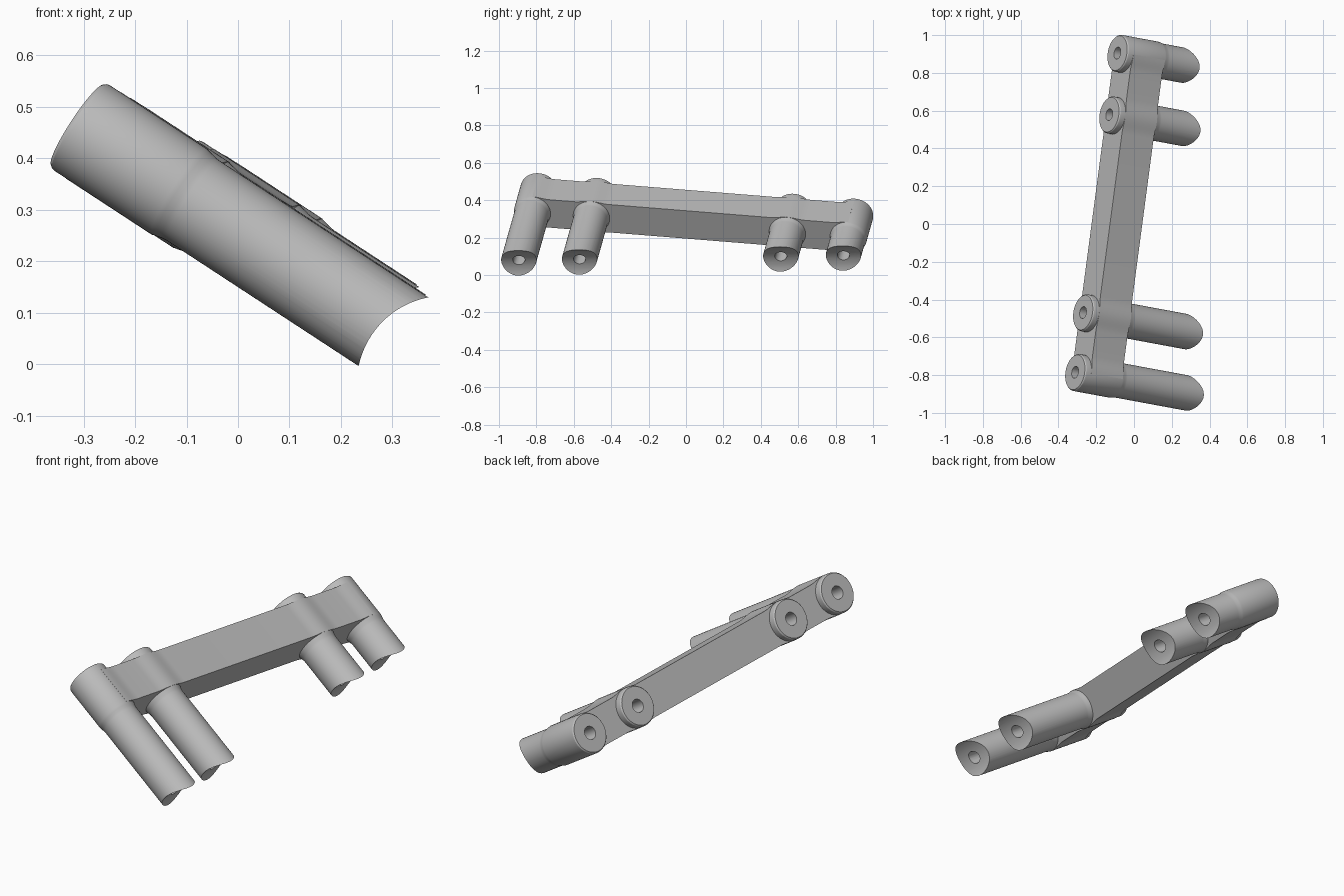
import bpy, bmesh, math
from mathutils import Vector, Matrix

if "Cube" in bpy.data.objects:
    bpy.data.objects.remove(bpy.data.objects["Cube"])

grey = bpy.data.materials.new("plain_grey")
grey.use_nodes = True
grey.diffuse_color = (0.5, 0.5, 0.5, 1)
grey.node_tree.nodes["Principled BSDF"].inputs["Base Color"].default_value = (0.5, 0.5, 0.5, 1)

# Tilted frame: local x runs down the legs, y along the bar, z across it
leg_dir = Vector((0.827, -0.153, -0.541)).normalized()
across = leg_dir.cross(Vector((0.13, 0.988, -0.079))).normalized()
bar_dir = across.cross(leg_dir)
frame = Matrix((leg_dir, bar_dir, across)).transposed().to_4x4()
frame.translation = (-0.312, -0.785, 0.465)

# Position along the bar and axial length of every leg
LEGS = [(0.0, 0.697), (0.32, 0.668), (1.38, 0.464), (1.71, 0.416)]
BAR_HALF, COLLAR, LEG = 0.089, 0.099, 0.093


def make(name, bm, matrix):
    bmesh.ops.recalc_face_normals(bm, faces=bm.faces)
    bm.transform(matrix)
    mesh = bpy.data.meshes.new(name)
    bm.to_mesh(mesh)
    bm.free()
    mesh.materials.append(grey)
    obj = bpy.data.objects.new(name, mesh)
    bpy.context.collection.objects.link(obj)
    return obj


def lathe(name, profile, y, segments=56):
    """Closed solid turned about the local x direction."""
    bm = bmesh.new()
    rings = []
    for x, r in profile:
        angles = [2 * math.pi * i / segments for i in range(segments)]
        rings.append([bm.verts.new((x, y + r * math.cos(a), r * math.sin(a))) for a in angles])
    for a, b in zip(rings, rings[1:]):
        for i in range(segments):
            j = (i + 1) % segments
            bm.faces.new((a[i], a[j], b[j], b[i]))
    bm.faces.new(rings[0])
    bm.faces.new(rings[-1])
    return make(name, bm, frame)


def half_width(t):
    """Bar swells softly where it meets a collar."""
    near = min(abs(t - y) for y, _ in LEGS)
    swell = 0.5 + 0.5 * math.cos(math.pi * min(near / 0.095, 1))
    return BAR_HALF + (COLLAR - BAR_HALF + 0.0005) * swell


# Bar: outline with soft swellings, extruded along the leg direction
stations = sorted({round(min(max(y + k * 0.0137, 0.001), 1.709), 4)
                   for y, _ in LEGS for k in range(-7, 8)})
outline = [(t, half_width(t)) for t in stations]
outline += [(t, -w) for t, w in reversed(outline)]
bm = bmesh.new()
base = bm.faces.new([bm.verts.new((0.038, t, w)) for t, w in outline])
extruded = bmesh.ops.extrude_face_region(bm, geom=[base])
bmesh.ops.translate(bm, vec=(0.202, 0, 0),
                    verts=[v for v in extruded["geom"] if isinstance(v, bmesh.types.BMVert)])
body = make("bracket_body", bm, frame)


def combine(tool, operation):
    mod = body.modifiers.new(operation.title(), "BOOLEAN")
    mod.operation = operation
    mod.solver = "EXACT"
    mod.object = tool
    tool.hide_render = True
    bpy.context.view_layer.objects.active = body
    bpy.ops.object.modifier_apply(modifier=mod.name)
    bpy.data.objects.remove(tool)


# Legs: chamfered cap, thick collar, then a slightly thinner shaft
for y, length in LEGS:
    profile = [(0, COLLAR - 0.006), (0.006, COLLAR - 0.001), (0.012, COLLAR),
               (0.240, COLLAR), (0.250, COLLAR - 0.002), (0.262, LEG + 0.001),
               (0.272, LEG), (length + 0.12, LEG)]
    combine(lathe("leg", profile, y), "UNION")

# Screw bores through each leg
for y, length in LEGS:
    combine(lathe("bore", [(-0.1, 0.032), (length + 0.2, 0.032)], y, 32), "DIFFERENCE")

# Concave saddle cut shared by the lower leg ends
bm = bmesh.new()
bmesh.ops.create_cone(bm, cap_ends=True, segments=96, radius1=0.165, radius2=0.165, depth=3)
turn = Vector((-0.014, 1, 0.014)).to_track_quat("Z", "Y").to_matrix().to_4x4()
combine(make("saddle_cutter", bm, Matrix.Translation((0.384, 0, -0.02)) @ turn), "DIFFERENCE")

bpy.ops.object.select_all(action="DESELECT")
body.select_set(True)
bpy.context.view_layer.objects.active = body
bpy.ops.object.shade_smooth_by_angle(angle=math.radians(30))
